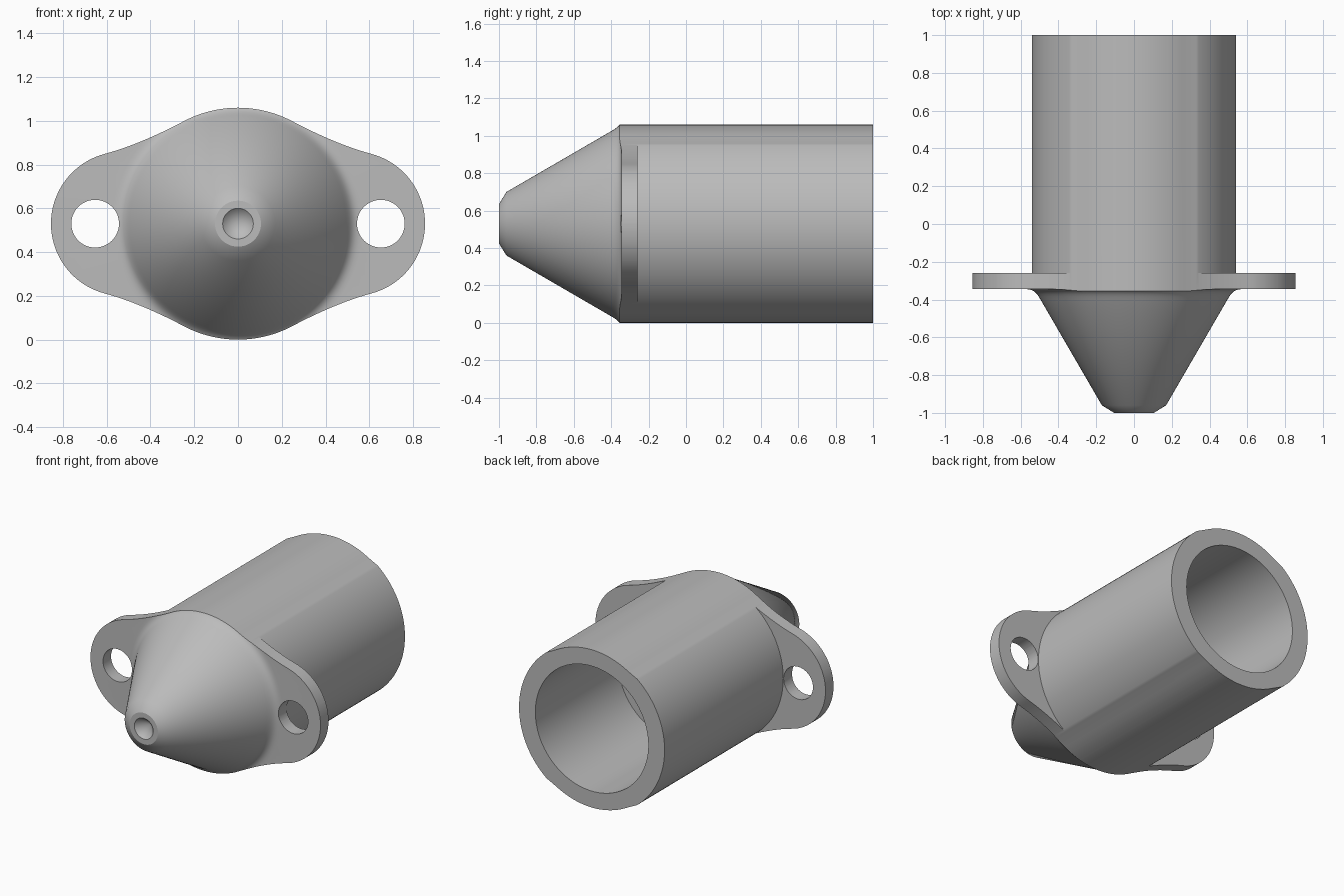
import bpy, bmesh, math
from mathutils import Vector
from mathutils.geometry import interpolate_bezier

if "Cube" in bpy.data.objects:
    bpy.data.objects.remove(bpy.data.objects["Cube"], do_unlink=True)

AXIS_Z = 0.53
SEGMENTS = 128


def new_object(name, bm):
    bmesh.ops.recalc_face_normals(bm, faces=bm.faces)
    mesh = bpy.data.meshes.new(name)
    bm.to_mesh(mesh)
    bm.free()
    obj = bpy.data.objects.new(name, mesh)
    bpy.context.collection.objects.link(obj)
    return obj


def lathe(name, profile):
    """Turn (radius, y) points around the long axis; both ends lie on it."""
    bm = bmesh.new()
    verts = [bm.verts.new((r, y, AXIS_Z)) for r, y in profile]
    edges = [bm.edges.new(pair) for pair in zip(verts, verts[1:])]
    bmesh.ops.spin(bm, geom=verts + edges, cent=(0, 0, AXIS_Z), axis=(0, 1, 0),
                   angle=math.tau, steps=SEGMENTS, use_duplicate=False)
    bmesh.ops.remove_doubles(bm, verts=bm.verts, dist=0.0001)
    return new_object(name, bm)


def prism(name, outline, y0, y1):
    """Extrude an (x, z) outline along y."""
    bm = bmesh.new()
    face = bm.faces.new([bm.verts.new((x, y0, z + AXIS_Z)) for x, z in outline])
    moved = bmesh.ops.extrude_face_region(bm, geom=[face])["geom"]
    bmesh.ops.translate(bm, vec=(0, y1 - y0, 0),
                        verts=[v for v in moved if isinstance(v, bmesh.types.BMVert)])
    return new_object(name, bm)


def arc(cx, radius, start, end, steps):
    return [(cx + radius * math.cos(a), radius * math.sin(a))
            for a in (start + (end - start) * i / steps for i in range(steps + 1))]


def boolean(obj, cutter, operation):
    mod = obj.modifiers.new(operation.lower(), "BOOLEAN")
    mod.operation, mod.solver, mod.object = operation, "EXACT", cutter
    bpy.context.view_layer.objects.active = obj
    bpy.ops.object.modifier_apply(modifier=mod.name)
    bpy.data.objects.remove(cutter, do_unlink=True)


# Turned shape: pitted nose, cone, fillet, flange disc, barrel and blind bore
fillet = interpolate_bezier(Vector((0.495, -0.40)), Vector((0.517, -0.362)),
                            Vector((0.53, -0.345)), Vector((0.575, -0.345)), 8)
profile = [(0, -0.93), (0.07, -1), (0.105, -1), (0.17, -0.96)]
profile += [tuple(p)[:2] for p in fillet]
profile += [(0.95, -0.345), (0.95, -0.26), (0.541, -0.26), (0.541, 1),
            (0.42, 1), (0.42, 0.12), (0, 0.12)]
housing = lathe("flanged_housing", profile)

# Quarter outline: round crown, hollow shoulder, rounded ear; then mirrored
crown = arc(0, 0.53, math.pi / 2, math.radians(62), 14)
ear = arc(0.525, 0.33, math.radians(75), 0, 24)
p0, p3 = Vector(crown[-1]), Vector(ear[0])
shoulder = interpolate_bezier(p0, p0 + Vector((0.11, -0.0585)),
                              p3 + Vector((-0.12, 0.032)), p3, 14)
quarter = crown + [tuple(p)[:2] for p in shoulder[1:-1]] + ear
right_half = quarter + [(x, -z) for x, z in reversed(quarter[:-1])]
outline = right_half + [(-x, z) for x, z in reversed(right_half[1:-1])]
boolean(housing, prism("outline_cutter", outline, -1.2, 1.2), "INTERSECT")

# Bolt holes through both ears
for side in (-1, 1):
    circle = arc(side * 0.653, 0.109, 0, math.tau, 48)[:-1]
    boolean(housing, prism("hole_cutter", circle, -0.6, -0.1), "DIFFERENCE")

# Plain grey finish
grey = bpy.data.materials.new("grey")
grey.use_nodes = True
grey.diffuse_color = (0.5, 0.5, 0.5, 1)
grey.node_tree.nodes["Principled BSDF"].inputs["Base Color"].default_value = (0.5, 0.5, 0.5, 1)
housing.data.materials.clear()
housing.data.materials.append(grey)

bpy.ops.object.select_all(action="DESELECT")
housing.select_set(True)
bpy.context.view_layer.objects.active = housing
bpy.ops.object.shade_smooth_by_angle(angle=math.radians(29))
